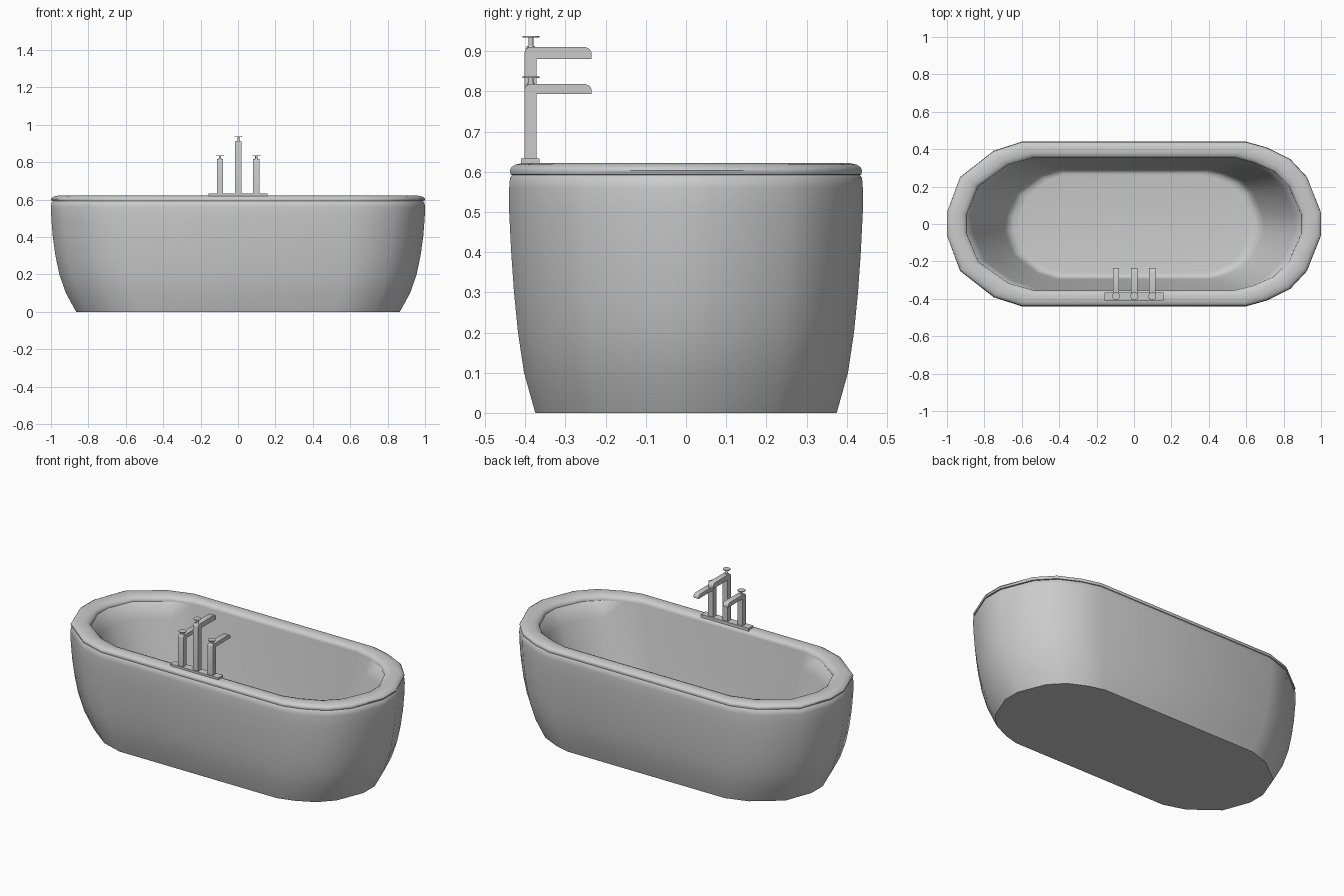
import bpy, bmesh, math

if "Cube" in bpy.data.objects:
    bpy.data.objects.remove(bpy.data.objects["Cube"])

# Unit plan outline (upper half, right to left); mirrored for the lower half
HALF = [(1, .14), (.925, .57), (.835, .79), (.71, .93), (.6, 1),
        (-.6, 1), (-.75, .89), (-.93, .57), (-1, .14)]
OUTLINE = HALF + [(x, -y) for x, y in reversed(HALF)]


def finish(name, bm, smooth=True):
    bmesh.ops.recalc_face_normals(bm, faces=bm.faces)
    mesh = bpy.data.meshes.new(name)
    bm.to_mesh(mesh)
    bm.free()
    obj = bpy.data.objects.new(name, mesh)
    bpy.context.collection.objects.link(obj)
    if smooth:
        bpy.ops.object.select_all(action='DESELECT')
        obj.select_set(True)
        bpy.context.view_layer.objects.active = obj
        bpy.ops.object.shade_smooth_by_angle(angle=math.radians(50))
    return obj


def loft(name, profile, loop=False):
    """Loft the outline through (half length, half width, height) rings."""
    bm = bmesh.new()
    rings = [[bm.verts.new((x * a, y * b, z)) for x, y in OUTLINE] for a, b, z in profile]
    pairs = list(zip(rings, rings[1:]))
    if loop:
        pairs.append((rings[-1], rings[0]))
    n = len(OUTLINE)
    for r, s in pairs:
        for i in range(n):
            j = (i + 1) % n
            bm.faces.new((r[i], r[j], s[j], s[i]))
    if not loop:
        bm.faces.new(rings[0])
        bm.faces.new(rings[-1])
    return finish(name, bm)


def box(name, lo, hi):
    bm = bmesh.new()
    bmesh.ops.create_cube(bm, size=1)
    for v in bm.verts:
        v.co = [l + (c + .5) * (h - l) for l, h, c in zip(lo, hi, v.co)]
    return finish(name, bm, False)


def cylinder(bm, x, y, z0, z1, r0, r1):
    res = bmesh.ops.create_cone(bm, cap_ends=True, segments=16, radius1=r0, radius2=r1, depth=z1 - z0)
    bmesh.ops.translate(bm, verts=res['verts'], vec=(x, y, (z0 + z1) / 2))


def faucet(name, x, top, thick):
    # Bent post and spout: side profile extruded across x
    back, front, tip, base = -.402, -.372, -.235, .63
    low = top - thick
    prof = [(back, base), (front, base), (front, low), (tip, low), (tip, top - .014),
            (tip - .004, top - .005), (tip - .014, top),
            (back + .012, top), (back + .003, top - .004), (back, top - .014)]
    bm = bmesh.new()
    face = bm.faces.new([bm.verts.new((x - .017, y, z)) for y, z in prof])
    ext = bmesh.ops.extrude_face_region(bm, geom=[face])
    for v in ext['geom']:
        if isinstance(v, bmesh.types.BMVert):
            v.co.x += .034
    finish(name + "_spout", bm)
    # Knob: collar, stem and thin disc
    bm = bmesh.new()
    y = -.386
    h = .028 if thick > .025 else .019
    cylinder(bm, x, y, top - .004, top + .003, .012, .009)
    cylinder(bm, x, y, top, top + h - .003, .006, .006)
    cylinder(bm, x, y, top + h - .004, top + h, .021, .021)
    finish(name + "_knob", bm)


# Tub shell: outer wall up, under the rim, straight inner wall down to the floor
loft("tub_body", [
    (.865, .375, 0), (.92, .403, .1), (.955, .418, .2), (.976, .428, .3),
    (.99, .435, .4), (.998, .44, .5), (1, .44, .56), (.997, .438, .585),
    (.985, .43, .595), (.97, .42, .6), (.91, .365, .6), (.896, .355, .594),
    (.858, .344, .5), (.78, .32, .31), (.69, .294, .09),
    (.672, .288, .058), (.645, .278, .045), (.61, .265, .042)])

# Rolled rim
loft("tub_rim", [
    (.985, .43, .591), (.996, .436, .593), (1, .438, .603), (.995, .435, .611),
    (.982, .424, .618), (.96, .405, .622), (.93, .38, .621), (.908, .365, .615),
    (.895, .355, .605), (.894, .354, .592), (.915, .37, .589)], loop=True)

# Faucet base plate and three taps
box("faucet_plate", (-.158, -.41, .612), (.157, -.365, .633))
for name, x, top, thick in (("left_tap", -.096, .818, .024),
                            ("centre_tap", .002, .91, .03),
                            ("right_tap", .098, .818, .024)):
    faucet(name, x, top, thick)
